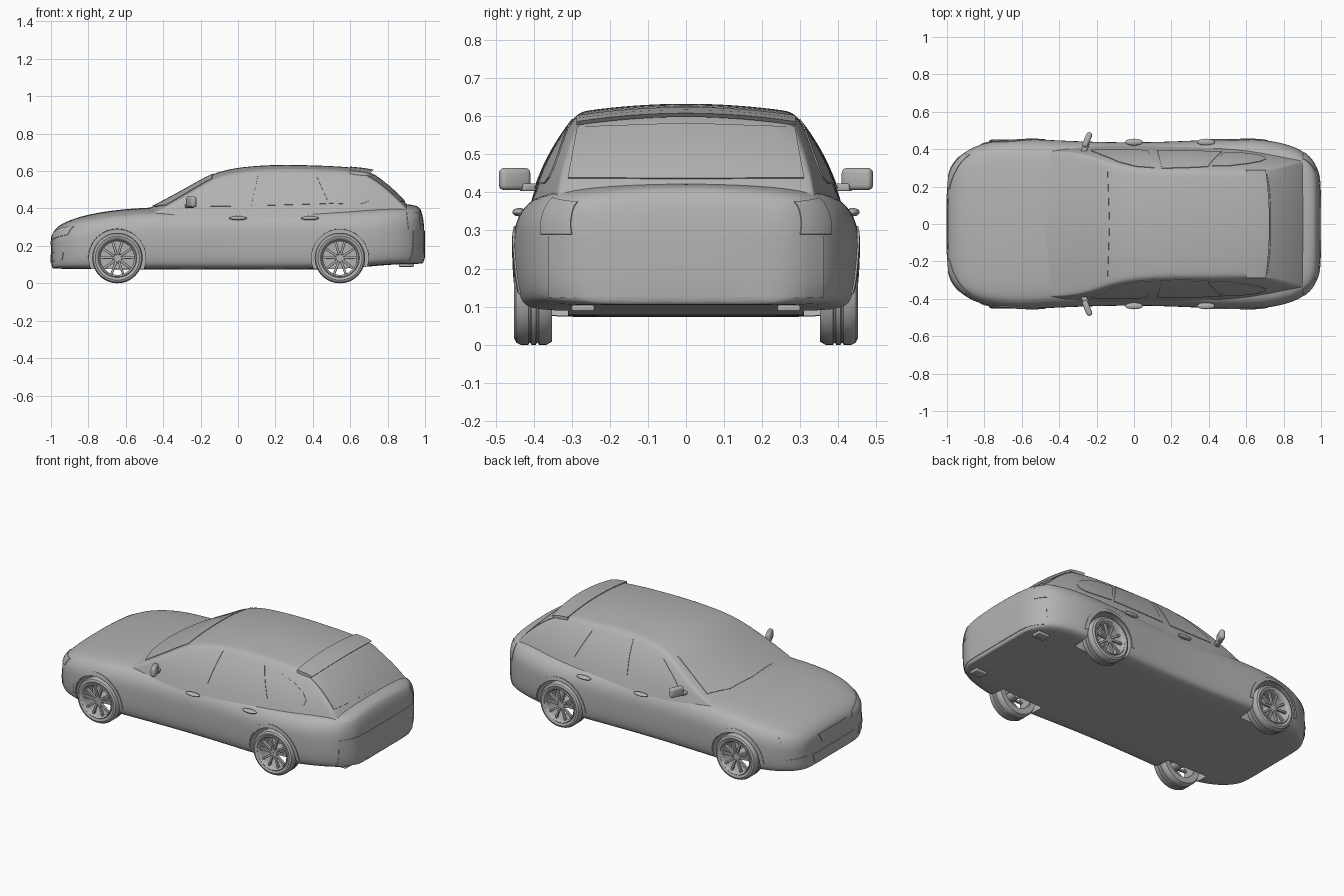
import bpy, bmesh, math
from mathutils import Vector
from mathutils.bvhtree import BVHTree

if "Cube" in bpy.data.objects:
    bpy.data.objects.remove(bpy.data.objects["Cube"])

grey = bpy.data.materials.new("body grey")
grey.use_nodes = True
grey.diffuse_color = (0.45, 0.45, 0.45, 1)
grey.node_tree.nodes["Principled BSDF"].inputs["Base Color"].default_value = (0.45, 0.45, 0.45, 1)


def activate(obj):
    bpy.ops.object.select_all(action='DESELECT')
    obj.select_set(True)
    bpy.context.view_layer.objects.active = obj


def finish(obj, **mods):
    """Apply the named modifiers, then shade smoothly."""
    activate(obj)
    for kind, settings in mods.items():
        mod = obj.modifiers.new(kind, kind)
        for key, value in settings.items():
            setattr(mod, key, value)
        bpy.ops.object.modifier_apply(modifier=mod.name)
    bpy.ops.object.shade_smooth_by_angle(angle=math.radians(38))
    return obj


def mesh_object(name, verts, faces):
    mesh = bpy.data.meshes.new(name)
    mesh.from_pydata(verts, [], faces)
    bm = bmesh.new()
    bm.from_mesh(mesh)
    bmesh.ops.recalc_face_normals(bm, faces=bm.faces)
    bm.to_mesh(mesh)
    bm.free()
    mesh.materials.append(grey)
    obj = bpy.data.objects.new(name, mesh)
    bpy.context.collection.objects.link(obj)
    return obj


def loft(name, rings, closed=True, caps=True):
    """Skin a list of equal rings of points."""
    n = len(rings[0])
    faces = [(i * n + j, i * n + (j + 1) % n, (i + 1) * n + (j + 1) % n, (i + 1) * n + j)
             for i in range(len(rings) - 1) for j in range(n if closed else n - 1)]
    if caps:
        faces += [tuple(range(n)), tuple(range((len(rings) - 1) * n, len(rings) * n))]
    return mesh_object(name, [p for ring in rings for p in ring], faces)


def box(name, loc, size, rot=(0, 0, 0), bevel=0.005):
    bpy.ops.mesh.primitive_cube_add(size=1, location=loc, rotation=rot)
    obj = bpy.context.object
    obj.name = name
    obj.scale = size
    bpy.ops.object.transform_apply(location=False, rotation=False, scale=True)
    obj.data.materials.append(grey)
    return finish(obj, BEVEL=dict(width=bevel, segments=3))


# Lower body: one section shape scaled along the length (x, half width, top, bottom)
stations = [(-1, .23, .25, .08), (-.985, .29, .28, .08), (-.96, .335, .308, .078), (-.91, .385, .335, .077),
            (-.82, .43, .365, .076), (-.7, .452, .387, .075), (-.58, .456, .40, .075), (-.4, .447, .41, .074),
            (-.15, .437, .41, .073), (.1, .437, .41, .073), (.35, .448, .41, .074), (.55, .456, .412, .076),
            (.7, .452, .417, .09), (.82, .428, .423, .1), (.9, .393, .425, .103), (.95, .35, .418, .104),
            (.982, .29, .402, .105), (.998, .24, .30, .106)]
section = [(0, 1), (.35, .99), (.65, .965), (.87, .92), (.94, .84), (.995, .7), (1, .5),
           (.995, .25), (.97, .08), (.91, 0), (.5, 0), (0, 0)]
outline = section + [(-u, v) for u, v in section[-2:0:-1]]
body = loft("body", [[(x, w * u, lo + (hi - lo) * v) for u, v in outline] for x, w, hi, lo in stations])
finish(body, SUBSURF=dict(levels=2))

# Wheel wells cut into the body
WHEEL_R, AXLES = .135, (-.645, .545)
for cx in AXLES:
    for s in (1, -1):
        bpy.ops.mesh.primitive_cylinder_add(vertices=48, radius=.152, depth=.3, location=(cx, s * .46, WHEEL_R),
                                            rotation=(math.pi / 2, 0, 0))
        cutter = bpy.context.object
        cutter.name = "well_cutter"
        cutter.hide_render = True
        finish(body, BOOLEAN=dict(object=cutter, operation='DIFFERENCE', solver='EXACT'))
        bpy.data.objects.remove(cutter)

# Cabin: (x, centre height, crown drop, half width at the belt)
cabin_rows = [(-.49, .395, .04, .37), (-.43, .425, .04, .385), (-.3, .495, .04, .398), (-.2, .552, .036, .4),
              (-.13, .588, .03, .4), (-.04, .614, .024, .4), (.1, .63, .022, .4), (.25, .635, .022, .4),
              (.45, .63, .022, .398), (.6, .622, .022, .388), (.685, .608, .022, .376), (.72, .586, .024, .37),
              (.8, .528, .028, .355), (.87, .462, .03, .342), (.92, .405, .03, .33)]


def cabin_ring(x, top, drop, belt):
    def side(z):
        d = max(z - .4, 0)
        return belt - .3 * (z - .4) - 1.2 * d * d
    edge = top - drop
    crown = [(side(edge) * u, top - drop * u * u) for u in (0, .3, .6, .85, .98)]
    low = .34
    flank = [(side(z), z) for z in (edge - (edge - low) * t for t in (.06, .3, .6, 1))]
    half = crown + flank
    return [(x, -y, z) for y, z in half[:0:-1]] + [(x, y, z) for y, z in half]


cabin = loft("cabin", [cabin_ring(*row) for row in cabin_rows], closed=False, caps=False)
finish(cabin, SUBSURF=dict(levels=2))

# Thin panels laid on the shell
depsgraph = bpy.context.evaluated_depsgraph_get()
trees = [BVHTree.FromObject(o, depsgraph) for o in (body, cabin)]


def along(line, t):
    f = t * (len(line) - 1)
    i = min(int(f), len(line) - 2)
    return Vector(line[i]).lerp(Vector(line[i + 1]), f - i)


def panel(name, upper, lower, axis, sign, n=20, m=8, thick=.007):
    """Grid between two lines, cast along an axis onto the shell."""
    verts, index, faces = [], {}, []
    ray = Vector((0, 0, 0))
    ray[axis] = -sign
    for i in range(n + 1):
        for j in range(m + 1):
            p = along(upper, i / n).lerp(along(lower, i / n), j / m)
            start = Vector((p.x, p.y, 0))
            if axis == 0:
                start = Vector((0, p.x, p.y))
            elif axis == 1:
                start = Vector((p.x, 0, p.y))
            start[axis] = 3 * sign
            hits = [h for h in (t.ray_cast(start, ray) for t in trees) if h[0]]
            if hits:
                index[i, j] = len(verts)
                verts.append(min(hits, key=lambda h: h[3])[0])
    for i in range(n):
        for j in range(m):
            quad = [(i, j), (i + 1, j), (i + 1, j + 1), (i, j + 1)]
            if all(k in index for k in quad):
                faces.append([index[k] for k in quad])
    return finish(mesh_object(name, verts, faces), SOLIDIFY=dict(thickness=thick, offset=0))


# Glass
panel("windshield", [(-.14, -.28), (-.13, 0), (-.14, .28)],
      [(-.385, -.345), (-.44, -.2), (-.455, 0), (-.44, .2), (-.385, .345)], 2, 1)
panel("rear_window", [(-.285, .57), (0, .58), (.285, .57)], [(-.31, .437), (0, .435), (.31, .437)], 0, 1)
side_windows = {
    "front_door_window": ([(-.23, .425), (-.17, .48), (-.08, .545), (.01, .578), (.11, .588)], [(-.22, .41), (.07, .413)]),
    "rear_door_window": ([(.148, .591), (.27, .588), (.395, .578)], [(.122, .415), (.47, .425)]),
    "quarter_window": ([(.42, .572), (.52, .562), (.61, .535), (.675, .5), (.705, .465)],
                       [(.485, .428), (.58, .423), (.66, .424), (.7, .44)])}

# Front and rear trim
panel("grille", [(-.14, .255), (.14, .255)], [(-.11, .205), (.11, .205)], 0, -1)
panel("lower_intake", [(-.2, .155), (.2, .155)], [(-.18, .105), (.18, .105)], 0, -1)
panel("rear_bumper", [(-.36, .283), (.36, .283)], [(-.36, .125), (.36, .125)], 0, 1)


def wheel(cx, s):
    """Turned tyre and rim with five paired spokes."""
    def ring(name, profile, segments=48):
        rings = [[(cx + r * math.cos(a), s * (.4 + y), WHEEL_R + r * math.sin(a)) for r, y in profile]
                 for a in (2 * math.pi * k / segments for k in range(segments + 1))]
        obj = loft(name, rings, caps=False)
        return finish(obj, WELD=dict(merge_threshold=.0001))
    R = WHEEL_R
    ring("tyre", [(.098, .044), (.118, .051), (.129, .046), (R, .034), (R, .014), (.131, .012), (.131, .008), (R, .006),
                  (R, -.006), (.131, -.008), (.131, -.012), (R, -.014), (R, -.034), (.127, -.048), (.098, -.046)])
    ring("rim", [(.104, .046), (.1, .05), (.094, .045), (.09, .03), (.09, -.045), (.1, -.045)])
    ring("hub", [(.001, .036), (.022, .036), (.028, .028), (.028, -.04), (.001, -.04)], 24)
    for k in range(5):
        base = math.pi / 2 + k * 2 * math.pi / 5
        for side in (-1, 1):
            a, b = base + side * .25, base + side * .2
            p = Vector((.018 * math.cos(a), 0, .018 * math.sin(a)))
            q = Vector((.096 * math.cos(b + side * .08), 0, .096 * math.sin(b + side * .08)))
            mid, d = (p + q) / 2, q - p
            box("spoke", (cx + mid.x, s * .43, WHEEL_R + mid.z), (d.length, .016, .013),
                (0, -math.atan2(d.z, d.x), 0), .003)


for s in (1, -1):
    for name, (upper, lower) in side_windows.items():
        panel(name, upper, lower, 1, s)
    panel("headlight", [(s * .19, .268), (s * .28, .292), (s * .37, .305)],
          [(s * .18, .235), (s * .28, .238), (s * .375, .26)], 0, -1)
    panel("fog_light", [(s * .25, .165), (s * .36, .165)], [(s * .25, .115), (s * .35, .125)], 0, -1)
    panel("tail_light", [(.9, .385), (.965, .375)], [(.91, .29), (.975, .29)], 1, s)
    for cx in AXLES:
        arcs = [[(cx + r * math.cos(math.pi * k / 16), WHEEL_R + r * math.sin(math.pi * k / 16)) for k in range(17)]
                for r in (.176, .156)]
        panel("arch_lip", arcs[0], arcs[1], 1, s, n=32, m=2, thick=.009)
        wheel(cx, s)
    # Door handles, mirrors and exhausts
    for hx in (0, .385):
        bpy.ops.mesh.primitive_uv_sphere_add(segments=20, ring_count=10, radius=1, location=(hx, s * .438, .348))
        handle = bpy.context.object
        handle.name = "door_handle"
        handle.scale = (.048, .018, .011)
        handle.data.materials.append(grey)
        finish(handle)
    box("mirror", (-.25, s * .45, .435), (.032, .085, .058), (0, 0, -s * .4), .013)
    box("mirror_stalk", (-.262, s * .405, .413), (.03, .06, .02), (0, 0, -s * .4))
    box("exhaust", (.9, s * .27, .096), (.08, .06, .016))

# Roof spoiler
spoiler_rings = []
for k in range(13):
    u = k / 6 - 1
    spoiler_rings.append([(x, .288 * u, z - .022 * u * u)
                          for x, z in ((.6, .624), (.67, .617), (.725 - .02 * u * u, .608),
                                       (.715 - .02 * u * u, .598), (.67, .598), (.6, .605))])
finish(loft("roof_spoiler", spoiler_rings))
